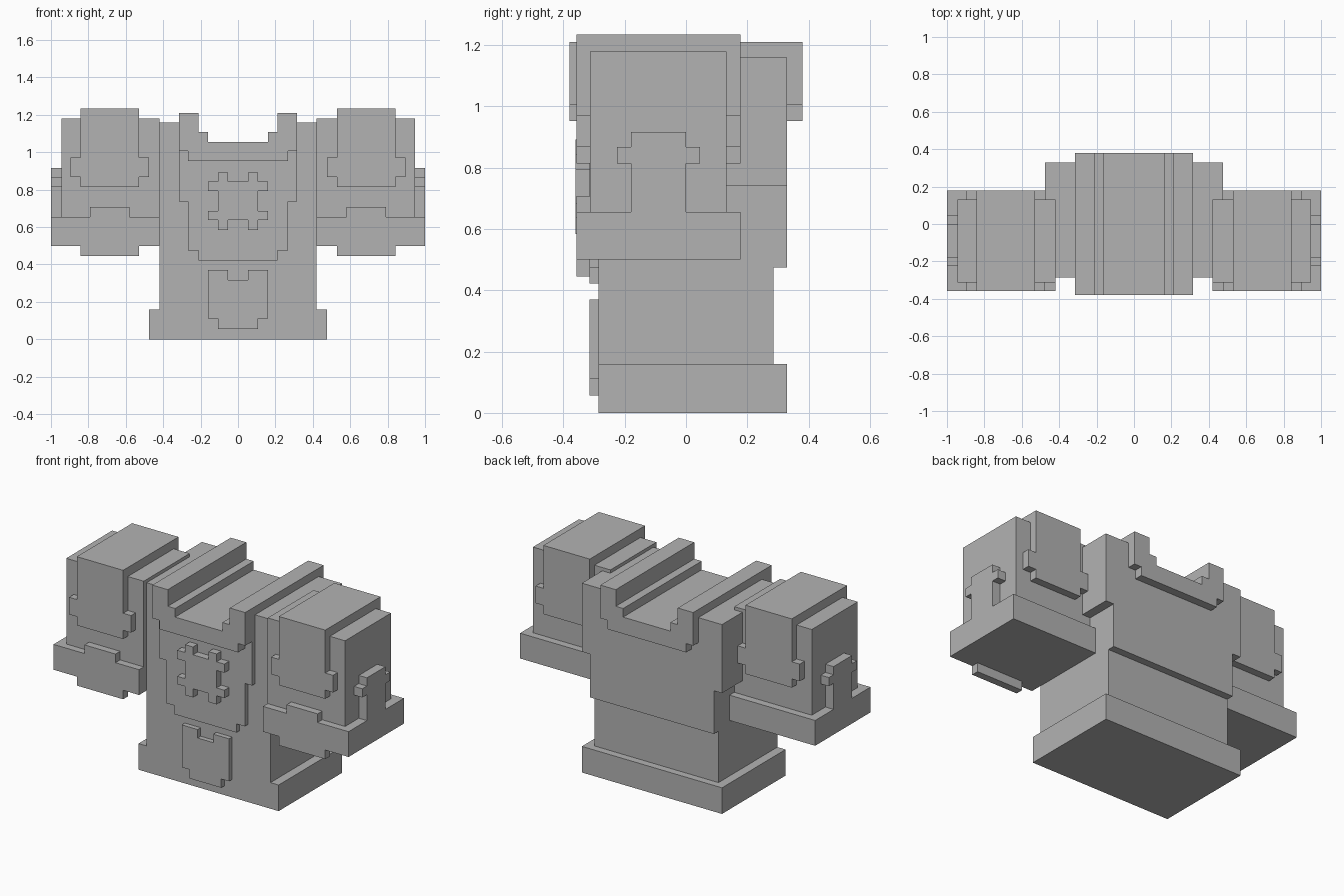
import bpy
import bmesh

cube = bpy.data.objects.get("Cube")
if cube:
    bpy.data.objects.remove(cube)

grey = bpy.data.materials.new("plain_grey")
grey.use_nodes = True
GREY = (0.45, 0.45, 0.45, 1)
grey.diffuse_color = GREY
grey.node_tree.nodes["Principled BSDF"].inputs["Base Color"].default_value = GREY


def mirrored(half, centre=0.0):
    """Close a half outline (offset, z) by reflecting it about the centre."""
    right = [(centre + u, z) for u, z in half]
    left = [(centre - u, z) for u, z in reversed(half)]
    return right + left


def prism(name, outline, start, end, axis="y"):
    """Extrude an outline along y (outline in x, z) or along x (outline in y, z)."""
    def place(u, z, d):
        return (u, d, z) if axis == "y" else (d, u, z)

    bm = bmesh.new()
    face = bm.faces.new([bm.verts.new(place(u, z, start)) for u, z in outline])
    new = bmesh.ops.extrude_face_region(bm, geom=[face])["geom"]
    shift = place(0, 0, end - start)
    bmesh.ops.translate(bm, vec=shift, verts=[v for v in new if isinstance(v, bmesh.types.BMVert)])
    bmesh.ops.recalc_face_normals(bm, faces=bm.faces[:])
    mesh = bpy.data.meshes.new(name)
    bm.to_mesh(mesh)
    bm.free()
    mesh.materials.append(grey)
    obj = bpy.data.objects.new(name, mesh)
    bpy.context.collection.objects.link(obj)
    return obj


def box(name, x0, x1, y0, y1, z0, z1):
    return prism(name, [(x0, z0), (x1, z0), (x1, z1), (x0, z1)], y0, y1)


# Body: foot slab, waist and wide chest with a slot for the collar
box("base_slab", -0.475, 0.475, -0.285, 0.33, 0, 0.16)
box("waist", -0.42, 0.42, -0.285, 0.285, 0.16, 0.475)
prism("chest", mirrored([(0.42, 0.475), (0.42, 0.74), (0.475, 0.74), (0.475, 1.16),
                         (0.30, 1.16), (0.30, 1.02)]), -0.285, 0.33)

# Stepped collar running front to back
prism("collar", mirrored([(0.267, 0.953), (0.267, 1.007), (0.315, 1.007), (0.315, 1.21),
                          (0.21, 1.21), (0.21, 1.108), (0.16, 1.108), (0.16, 1.055)]),
      -0.38, 0.38)

# Raised chest panel and its badge
prism("chest_panel", mirrored([(0.21, 0.422), (0.21, 0.475), (0.267, 0.475), (0.267, 0.738),
                               (0.315, 0.738), (0.315, 1.02)]), -0.315, -0.28)
prism("chest_badge", mirrored([(0.053, 0.637), (0.053, 0.584), (0.107, 0.584), (0.107, 0.637),
                               (0.16, 0.637), (0.16, 0.685), (0.107, 0.685), (0.107, 0.792),
                               (0.16, 0.792), (0.16, 0.845), (0.107, 0.845), (0.107, 0.893),
                               (0.053, 0.893), (0.053, 0.845)]), -0.36, -0.31)

# Shield plate on the lower front
prism("lower_badge", mirrored([(0.107, 0.056), (0.107, 0.11), (0.16, 0.11), (0.16, 0.37),
                               (0.053, 0.37), (0.053, 0.318)]), -0.315, -0.28)

# Arms, mirrored to both sides
for side, s in (("left", 1), ("right", -1)):
    centre = s * 0.685
    inner, outer, rim = s * 0.42, s * 0.945, s * 1.0

    # Upper arm block and the cuff below it
    box(side + "_arm", inner, outer, -0.313, 0.132, 0.6, 1.18)
    box(side + "_cuff", inner, rim, -0.358, 0.178, 0.5, 0.655)

    # Shoulder cap with small side lugs, wrapping front, top and back
    prism(side + "_shoulder_cap",
          mirrored([(0.157, 0.814), (0.157, 0.867), (0.21, 0.867), (0.21, 0.972),
                    (0.157, 0.972), (0.157, 1.235)], centre), -0.358, 0.178)

    # Front cuff tab above and below the band
    box(side + "_cuff_upper_tab", centre - 0.105, centre + 0.105, -0.358, -0.31, 0.65, 0.708)
    box(side + "_cuff_lower_tab", centre - 0.157, centre + 0.157, -0.358, -0.313, 0.445, 0.505)

    # Cross-shaped plate on the outer face
    prism(side + "_side_plate",
          mirrored([(0.09, 0.65), (0.09, 0.814), (0.135, 0.814), (0.135, 0.867),
                    (0.09, 0.867), (0.09, 0.917)], -0.09), s * 0.94, rim, axis="x")
